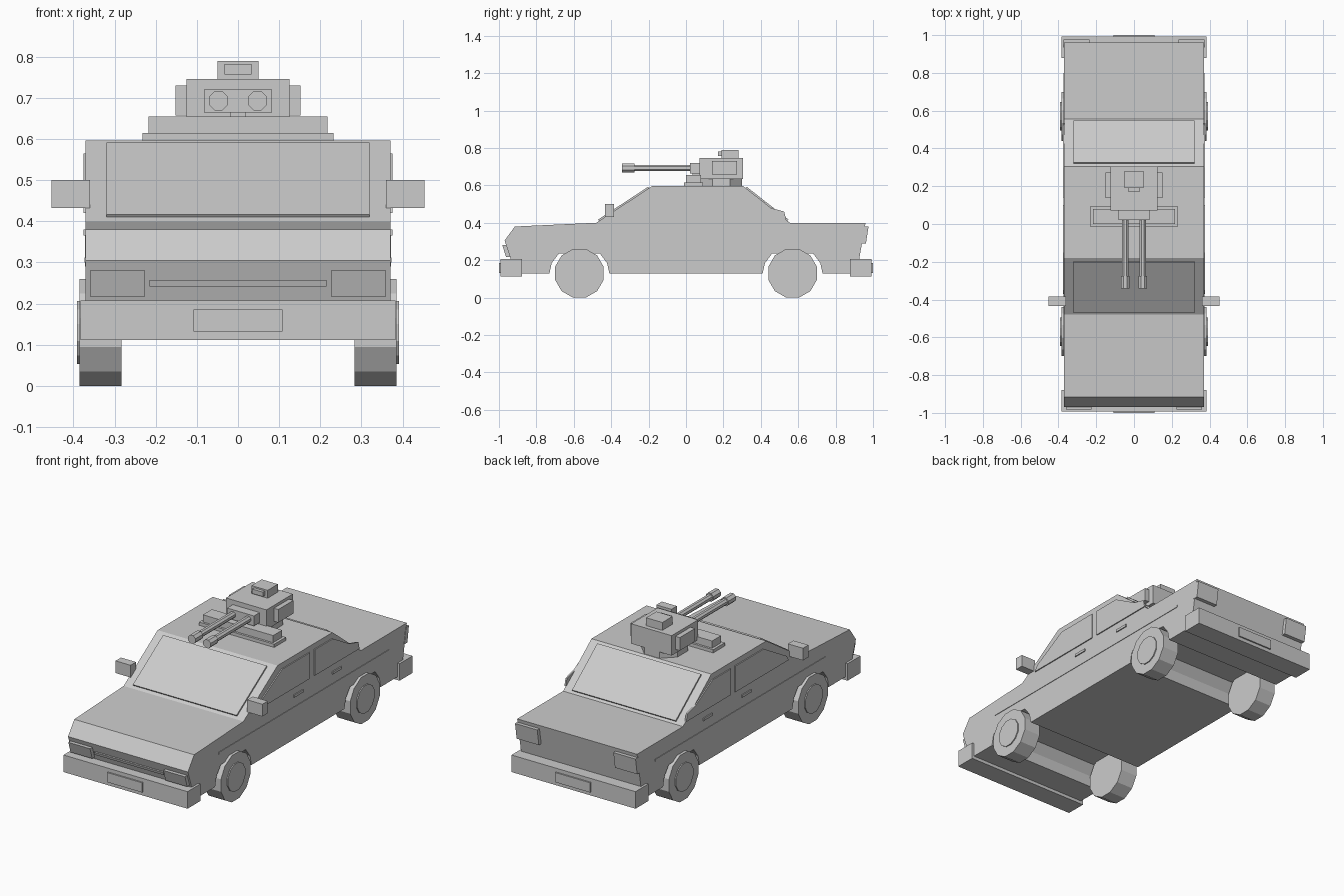
import bpy, bmesh, math
from mathutils import Matrix, Vector

default = bpy.data.objects.get("Cube")
if default:
    bpy.data.objects.remove(default, do_unlink=True)

grey = bpy.data.materials.new("plain_grey")
grey.use_nodes = True
grey.diffuse_color = (0.6, 0.6, 0.6, 1)
grey.node_tree.nodes["Principled BSDF"].inputs["Base Color"].default_value = (0.6, 0.6, 0.6, 1)


def finish(name, bm):
    bmesh.ops.recalc_face_normals(bm, faces=bm.faces[:])
    mesh = bpy.data.meshes.new(name)
    bm.to_mesh(mesh)
    bm.free()
    mesh.materials.append(grey)
    obj = bpy.data.objects.new(name, mesh)
    bpy.context.collection.objects.link(obj)
    return obj


def prism(name, profile, x0, x1):
    """Extrude a side profile of (y, z) points across the width."""
    bm = bmesh.new()
    face = bm.faces.new([bm.verts.new((x0, y, z)) for y, z in profile])
    out = bmesh.ops.extrude_face_region(bm, geom=[face])
    moved = [v for v in out["geom"] if isinstance(v, bmesh.types.BMVert)]
    bmesh.ops.translate(bm, verts=moved, vec=(x1 - x0, 0, 0))
    return finish(name, bm)


def box(name, x, y, z):
    return prism(name, [(y[0], z[0]), (y[1], z[0]), (y[1], z[1]), (y[0], z[1])], *x)


def cylinder(name, centre, radius, depth, sides, axis):
    """Cylinder with flat sides facing along the world axes."""
    bm = bmesh.new()
    bmesh.ops.create_cone(bm, cap_ends=True, segments=sides, radius1=radius,
                          radius2=radius, depth=depth,
                          matrix=Matrix.Rotation(math.pi / sides, 4, "Z"))
    turn = Vector((0, 0, 1)).rotation_difference(Vector(axis)).to_matrix().to_4x4()
    bm.transform(Matrix.Translation(centre) @ turn)
    return finish(name, bm)


def pair(name, build):
    for side, s in (("left", 1), ("right", -1)):
        build(side + "_" + name, s)


def side_span(s, inner, outer):
    return (inner, outer) if s > 0 else (-outer, -inner)


# Body shell with wheel arches cut into its lower edge
WHEEL_Y, WHEEL_Z = 0.57, 0.13
arch = [(-0.16, 0.13), (-0.148, 0.185), (-0.11, 0.235),
        (0.11, 0.235), (0.148, 0.185), (0.16, 0.13)]
profile = [(-0.92, 0.13)]
for wy in (-WHEEL_Y, WHEEL_Y):
    profile += [(wy + y, z) for y, z in arch]
profile += [(0.91, 0.13), (0.925, 0.2), (0.96, 0.4), (0.555, 0.4), (0.305, 0.597),
            (-0.18, 0.597), (-0.48, 0.4), (-0.915, 0.38), (-0.97, 0.305), (-0.935, 0.2)]
prism("body", profile, -0.37, 0.37)

# Front and rear glass as thin raised plates
prism("windscreen", [(-0.465, 0.41), (-0.198, 0.585), (-0.203, 0.592), (-0.47, 0.417)], -0.32, 0.32)
prism("rear_window", [(0.543, 0.41), (0.32, 0.585), (0.325, 0.592), (0.548, 0.417)], -0.32, 0.32)

# Bumpers and number plates
for end, s in (("front", -1), ("rear", 1)):
    def span(a, b):
        return sorted((s * a, s * b))
    box(end + "_bumper", (-0.383, 0.383), span(0.878, 0.992), (0.112, 0.207))
    box(end + "_plate", (-0.108, 0.108), span(0.99, 1.0), (0.132, 0.186))

# Grille bar
prism("grille_bar", [(-0.945, 0.242), (-0.96, 0.242), (-0.965, 0.258), (-0.95, 0.258)], -0.215, 0.215)


# Lamps
def headlight(name, s):
    prism(name, [(-0.935, 0.217), (-0.962, 0.217), (-0.982, 0.28), (-0.955, 0.28)],
          *side_span(s, 0.226, 0.36))


def tail_light(name, s):
    prism(name, [(0.935, 0.29), (0.962, 0.29), (0.976, 0.38), (0.95, 0.38)],
          *side_span(s, 0.235, 0.372))


# Side windows, trim, door handles and mirrors
def front_side_window(name, s):
    prism(name, [(-0.37, 0.42), (-0.35, 0.45), (-0.15, 0.565), (0.1, 0.565), (0.1, 0.42)],
          *side_span(s, 0.367, 0.376))


def rear_side_window(name, s):
    prism(name, [(0.14, 0.42), (0.14, 0.565), (0.3, 0.565), (0.45, 0.48),
                 (0.525, 0.46), (0.535, 0.42)], *side_span(s, 0.367, 0.376))


def side_trim(name, s):
    box(name, side_span(s, 0.367, 0.373), (-0.7, 0.8), (0.3, 0.312))


def handle(name, s):
    for part, y in (("front_", 0.0), ("rear_", 0.34)):
        box(part + name, side_span(s, 0.367, 0.376), (y - 0.04, y + 0.04), (0.366, 0.38))


def mirror(name, s):
    box(name, side_span(s, 0.36, 0.453), (-0.433, -0.385), (0.432, 0.5))


# Wheels with raised hub discs
def wheel(name, s):
    radius = WHEEL_Z / math.cos(math.pi / 12)
    for part, y in (("front_", -WHEEL_Y), ("rear_", WHEEL_Y)):
        cylinder(part + name, (s * 0.334, y, WHEEL_Z), radius, 0.102, 12, (1, 0, 0))
        cylinder(part + name + "_hub", (s * 0.385, y, WHEEL_Z), 0.079, 0.012, 12, (1, 0, 0))


for label, build in (("headlight", headlight), ("tail_light", tail_light),
                     ("front_side_window", front_side_window),
                     ("rear_side_window", rear_side_window), ("trim", side_trim),
                     ("handle", handle), ("mirror", mirror), ("wheel", wheel)):
    pair(label, build)

# Roof turret: mount, pivot, housing and sight
box("turret_mount", (-0.232, 0.232), (-0.012, 0.092), (0.595, 0.615))
box("turret_crossbeam", (-0.217, 0.217), (0.0, 0.08), (0.615, 0.655))
cylinder("turret_pivot", (0, 0.188, 0.617), 0.122, 0.044, 8, (0, 0, 1))
box("turret_housing", (-0.125, 0.125), (0.072, 0.305), (0.635, 0.746))
box("gun_block", (-0.083, 0.083), (0.022, 0.075), (0.664, 0.72))
box("gun_block_catch", (-0.018, 0.018), (0.035, 0.075), (0.646, 0.665))
box("sight", (-0.05, 0.05), (0.19, 0.28), (0.744, 0.79))
box("sight_lens", (-0.033, 0.033), (0.172, 0.195), (0.757, 0.782))


def ammo_box(name, s):
    box(name, side_span(s, 0.12, 0.152), (0.138, 0.272), (0.657, 0.73))


def gun(name, s):
    x, z = s * 0.047, 0.693
    cylinder(name + "_barrel", (x, -0.15, z), 0.018, 0.37, 8, (0, 1, 0))
    cylinder(name + "_muzzle", (x, -0.308, z), 0.025, 0.066, 8, (0, 1, 0))


pair("ammo_box", ammo_box)
pair("gun", gun)
